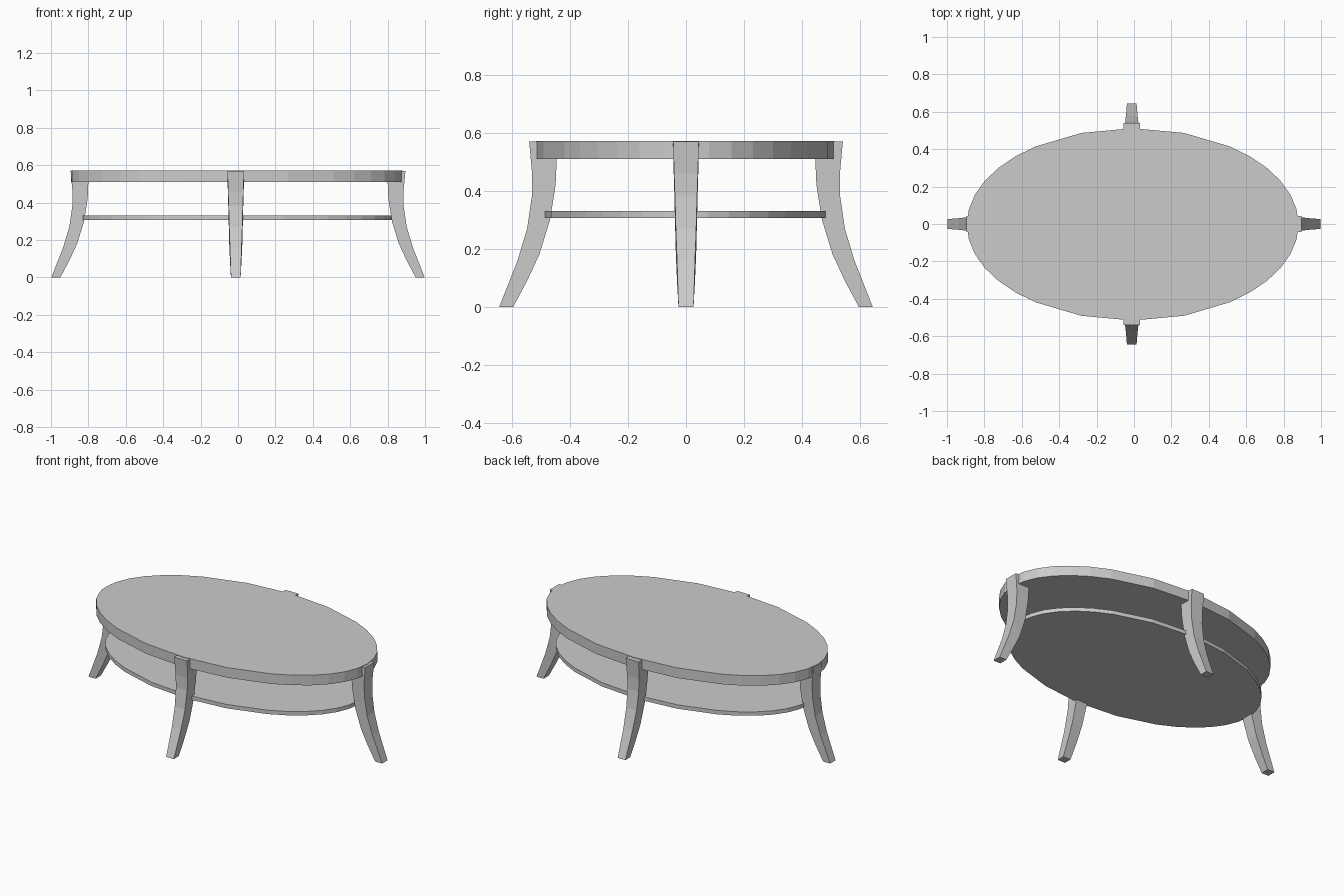
import bpy, bmesh
from math import sin, cos, radians

if "Cube" in bpy.data.objects:
    bpy.data.objects.remove(bpy.data.objects["Cube"])

CX, CY = -0.007, -0.002   # centre of the oval boards


def make_object(name, bm):
    bmesh.ops.recalc_face_normals(bm, faces=bm.faces)
    mesh = bpy.data.meshes.new(name)
    bm.to_mesh(mesh)
    bm.free()
    obj = bpy.data.objects.new(name, mesh)
    bpy.context.collection.objects.link(obj)
    return obj


def oval_board(name, rx, ry, z0, z1):
    # finer facets at the tight ends, coarser along the long sides
    quarter = [0, 9, 18, 27, 36, 45, 54, 72]
    angles = (quarter + [90] + [180 - a for a in quarter[::-1]]
              + [180 + a for a in quarter[1:]] + [270]
              + [360 - a for a in quarter[:0:-1]])
    bm = bmesh.new()
    verts = [bm.verts.new((CX + rx * cos(radians(a)), CY + ry * sin(radians(a)), z0))
             for a in angles]
    face = bm.faces.new(verts)
    extruded = bmesh.ops.extrude_face_region(bm, geom=[face], use_keep_orig=True)
    top = [v for v in extruded["geom"] if isinstance(v, bmesh.types.BMVert)]
    bmesh.ops.translate(bm, verts=top, vec=(0, 0, z1 - z0))
    return make_object(name, bm)


# Leg rings from foot to top: outer reach, outer z, inner reach, inner z, half width
LEG = [
    (0.643, 0.00, 0.595, 0.00, 0.026),
    (0.580, 0.16, 0.547, 0.09, 0.031),
    (0.547, 0.27, 0.505, 0.18, 0.035),
    (0.531, 0.38, 0.468, 0.30, 0.038),
    (0.530, 0.46, 0.449, 0.42, 0.041),
    (0.540, 0.568, 0.445, 0.512, 0.044),
    (0.540, 0.569, 0.500, 0.569, 0.044),
]


def sabre_leg(name, direction, offset, centre):
    dx, dy = direction
    bm = bmesh.new()

    def point(reach, side, z):
        r = reach + offset
        return bm.verts.new((centre[0] + dx * r - dy * side,
                             centre[1] + dy * r + dx * side, z))

    rings = [[point(ro, -w, zo), point(ro, w, zo), point(ri, w, zi), point(ri, -w, zi)]
             for ro, zo, ri, zi, w in LEG]
    for a, b in zip(rings, rings[1:]):
        for i in range(4):
            j = (i + 1) % 4
            bm.faces.new((a[i], a[j], b[j], b[i]))
    bm.faces.new(rings[0])
    bm.faces.new(rings[-1])
    return make_object(name, bm)


# Table top and lower shelf
oval_board("table_top", 0.887, 0.514, 0.51, 0.572)
oval_board("lower_shelf", 0.827, 0.486, 0.306, 0.33)

# Four splayed legs, one on each axis of the oval
for name, direction, offset, centre in [
    ("front_leg", (0, -1), 0.0, (-0.012, 0)),
    ("back_leg", (0, 1), 0.0, (-0.012, 0)),
    ("left_leg", (-1, 0), 0.355, (0, 0)),
    ("right_leg", (1, 0), 0.355, (0, 0)),
]:
    sabre_leg(name, direction, offset, centre)
